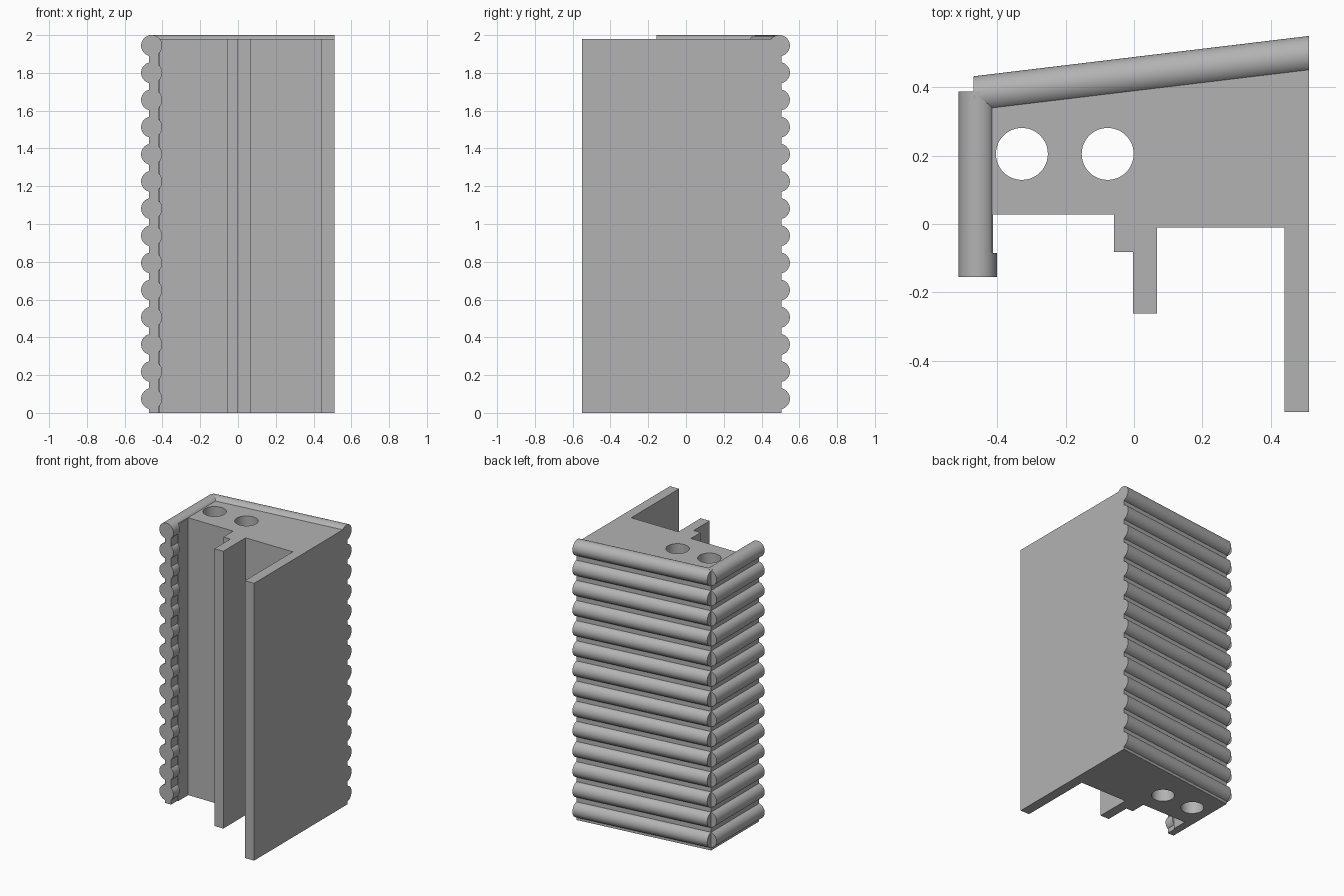
import bpy, bmesh, math
from mathutils import Vector

cube = bpy.data.objects.get("Cube")
if cube:
    bpy.data.objects.remove(cube, do_unlink=True)

grey = bpy.data.materials.new("plain grey")
grey.use_nodes = True
grey.diffuse_color = (0.45, 0.45, 0.45, 1)
grey.node_tree.nodes["Principled BSDF"].inputs["Base Color"].default_value = grey.diffuse_color

CORE_TOP = 1.98
LOGS, LOG_R, LOG_LOW, LOG_STEP = 14, 0.056, 0.075, 0.1438
LEFT, RIGHT, FRONT = -0.47, 0.512, -0.155
INNER = -0.413           # inner face of the thin side wall
NOTCH = -0.085           # where the rounded front edge of that wall stops
BACK_L, BACK_R = 0.388, 0.506


def prism(name, start, offset):
    """Solid swept from a planar outline along an offset (vector or function)."""
    bm = bmesh.new()
    move = offset if callable(offset) else (lambda p: Vector(p) + Vector(offset))
    a = [bm.verts.new(p) for p in start]
    b = [bm.verts.new(move(p)) for p in start]
    bm.faces.new(a)
    bm.faces.new(b[::-1])
    for i in range(len(a)):
        j = (i + 1) % len(a)
        bm.faces.new((a[i], b[i], b[j], a[j]))
    bmesh.ops.recalc_face_normals(bm, faces=bm.faces)
    mesh = bpy.data.meshes.new(name)
    bm.to_mesh(mesh)
    bm.free()
    mesh.materials.append(grey)
    obj = bpy.data.objects.new(name, mesh)
    bpy.context.collection.objects.link(obj)
    return obj


def smooth(obj):
    bpy.ops.object.select_all(action='DESELECT')
    obj.select_set(True)
    bpy.context.view_layer.objects.active = obj
    bpy.ops.object.shade_smooth_by_angle(angle=math.radians(30))


def circle(n=40, r=LOG_R):
    return [(r * math.cos(t), r * math.sin(t))
            for t in (2 * math.pi * i / n for i in range(n))]


# Wall core, one constant plan extruded upward
plan = [(LEFT, FRONT), (-0.42, FRONT), (-0.42, NOTCH), (INNER, NOTCH),
        (INNER, 0.028), (-0.058, 0.028), (-0.058, -0.082), (-0.003, -0.082),
        (-0.003, -0.262), (0.067, -0.262), (0.067, -0.01), (0.44, -0.01),
        (0.44, -0.55), (RIGHT, -0.55), (RIGHT, BACK_R), (LEFT, BACK_L)]
core = prism("wall_core", [(x, y, 0) for x, y in plan], (0, 0, CORE_TOP))

# Two round holes running the full height
for x in (-0.328, -0.077):
    cutter = prism("hole_cutter", [(x + u, 0.205 + v, -0.1) for u, v in circle(48, 0.076)],
                   (0, 0, CORE_TOP + 0.2))
    cutter.hide_render = True
    mod = core.modifiers.new("hole", 'BOOLEAN')
    mod.operation, mod.solver, mod.object = 'DIFFERENCE', 'EXACT', cutter
    bpy.context.view_layer.objects.active = core
    bpy.ops.object.modifier_apply(modifier=mod.name)
    bpy.data.objects.remove(cutter, do_unlink=True)
smooth(core)

# Rows of half-embedded logs on the side and the slanted back
slope = (BACK_R - BACK_L) / (RIGHT - LEFT)
for i in range(LOGS):
    z = LOG_LOW + i * LOG_STEP
    x = LEFT + 0.013
    ring = circle()
    parts = [
        prism("side_log_tip", [(x + u, FRONT, z + v) for u, v in ring], (0, NOTCH - FRONT, 0)),
        prism("side_log", [(min(x + u, INNER - 0.0005), NOTCH, z + v) for u, v in ring],
              (0, BACK_L - NOTCH, 0)),
        prism("back_log", [(LEFT, BACK_L - 0.012 + u, z + v) for u, v in ring],
              (RIGHT - LEFT, slope * (RIGHT - LEFT), 0)),
    ]
    for part in parts:
        smooth(part)
